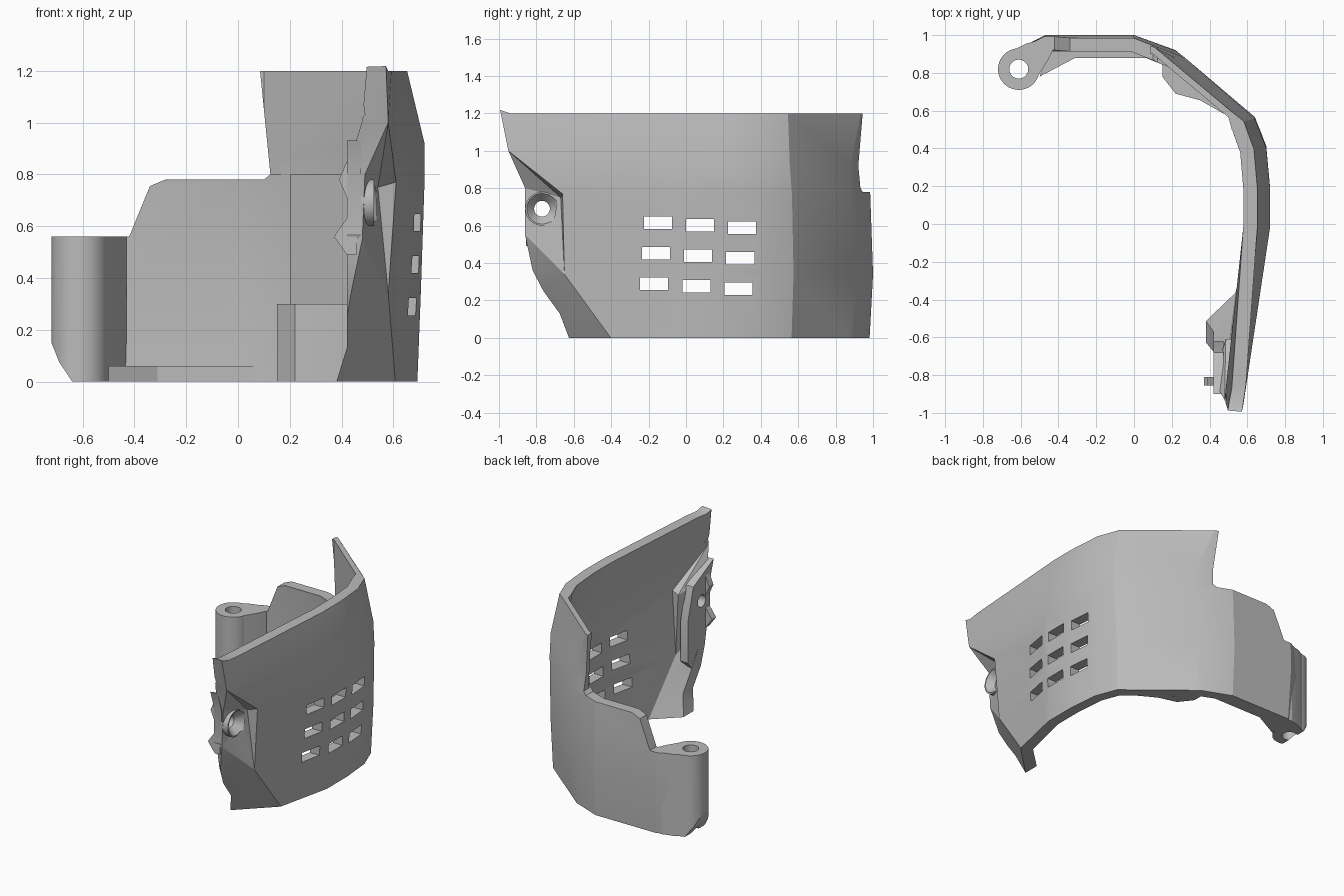
import bpy, bmesh, math
from mathutils import Vector, Matrix

if "Cube" in bpy.data.objects:
    bpy.data.objects.remove(bpy.data.objects["Cube"], do_unlink=True)

grey = bpy.data.materials.new("plain_grey")
grey.use_nodes = True
grey.diffuse_color = (0.5, 0.5, 0.5, 1)
grey.node_tree.nodes["Principled BSDF"].inputs["Base Color"].default_value = (0.5, 0.5, 0.5, 1)


def make(name, bm):
    bmesh.ops.recalc_face_normals(bm, faces=bm.faces)
    mesh = bpy.data.meshes.new(name)
    bm.to_mesh(mesh)
    bm.free()
    mesh.materials.append(grey)
    ob = bpy.data.objects.new(name, mesh)
    bpy.context.collection.objects.link(ob)
    return ob


def prism(name, outline, axis, lo, hi):
    """Extrude a 2D outline along x, y or z."""
    place = {"x": lambda a, b, t: (t, a, b),
             "y": lambda a, b, t: (a, t, b),
             "z": lambda a, b, t: (a, b, t)}[axis]
    bm = bmesh.new()
    face = bm.faces.new([bm.verts.new(place(a, b, lo)) for a, b in outline])
    grown = bmesh.ops.extrude_face_region(bm, geom=[face])["geom"]
    shift = Vector(place(0, 0, hi - lo))
    bmesh.ops.translate(bm, vec=shift, verts=[v for v in grown if isinstance(v, bmesh.types.BMVert)])
    return make(name, bm)


def rod(name, centre, axis, length, r1, r2=None):
    bm = bmesh.new()
    turn = Matrix.Rotation(math.pi / 2, 4, "Y") if axis == "x" else Matrix()
    bmesh.ops.create_cone(bm, cap_ends=True, segments=40, radius1=r1,
                          radius2=r1 if r2 is None else r2, depth=length,
                          matrix=Matrix.Translation(centre) @ turn)
    return make(name, bm)


def apply(ob, mod):
    with bpy.context.temp_override(object=ob, active_object=ob, selected_objects=[ob]):
        bpy.ops.object.modifier_apply(modifier=mod.name)


def cut(targets, cutter):
    cutter.hide_render = True
    for ob in targets:
        mod = ob.modifiers.new("cut", "BOOLEAN")
        mod.operation = "DIFFERENCE"
        mod.solver = "EXACT"
        mod.object = cutter
        apply(ob, mod)
    bpy.data.objects.remove(cutter, do_unlink=True)


# Curved shell: one plan outline, scaled at each height
plan = [(-0.58, 0.95), (-0.48, 1.0), (0, 1.0), (0.22, 0.92), (0.64, 0.575),
        (0.70, 0.42), (0.72, 0.20), (0.72, -0.02)]
levels = [(-0.03, 0.96, 0.98), (0.34, 0.98, 1.0), (0.77, 1.0, 0.985),
          (0.92, 1.0, 0.965), (1.25, 0.89, 0.945)]
corner = [(0.2, 0.90), (0.22, 0.92), (0.27, 0.88), (0.22, 0.88), (0.09, 0.945)]
front = [(0.61, -0.38, -0.03), (0.58, -0.65, 0.34), (0.61, -0.66, 0.77),
         (0.58, -0.95, 1.0), (0.57, -1.0, 1.25)]
bm = bmesh.new()
rows = []
for (z, sx, sy), bend, tip in zip(levels, corner, front):
    row = [bm.verts.new((x * sx, y * sy, z)) for x, y in plan]
    row[3].co.xy = bend
    rows.append(row + [bm.verts.new(tip)])
for low, high in zip(rows, rows[1:]):
    for i in range(len(plan)):
        bm.faces.new((low[i], low[i + 1], high[i + 1], high[i]))

# Front flange: slanted lower face and a shallow screw pocket
foot, pocket_low, pocket_high, pocket_tip = [row[-1] for row in rows[:4]]
toe, knee, lower, upper, inset = [bm.verts.new(p) for p in (
    (0.37, -0.615, -0.03), (0.44, -0.82, 0.36), (0.48, -0.86, 0.55),
    (0.49, -0.86, 0.80), (0.54, -0.67, 0.75))]
for loop in ((foot, toe, knee, pocket_low), (pocket_low, knee, lower), (pocket_low, lower, inset),
             (lower, upper, inset), (pocket_low, inset, pocket_high),
             (inset, pocket_tip, pocket_high), (inset, upper, pocket_tip)):
    bm.faces.new(loop)
shell = make("shell_wall", bm)
# Keep the outer side facing away from the middle
side = max(shell.data.polygons, key=lambda p: p.center.x)
if side.normal.x < 0:
    shell.data.flip_normals()
mod = shell.modifiers.new("thickness", "SOLIDIFY")
mod.thickness = 0.072
mod.offset = -1
mod.use_even_offset = True
apply(shell, mod)

# Shell outline: stepped back edge, rim, base and inner front edge
cut([shell], prism("back_cut", [(-0.9, 1.5), (-0.9, 0.56), (-0.42, 0.56), (-0.34, 0.755),
                                (-0.28, 0.78), (0.1, 0.78), (0.125, 0.8), (0.085, 1.2),
                                (0.06, 1.5)], "y", 0.3, 1.3))
cut([shell], prism("rim_cut", [(-0.94, 1.2), (1.2, 1.2), (1.2, 1.6), (-1.2, 1.6),
                               (-1.2, 1.23), (-1.0, 1.22)], "x", -1, 1))
cut([shell], prism("base_cut", [(-1.2, 0), (1.2, 0), (1.2, -0.3), (-1.2, -0.3)], "x", -1, 1))
cut([shell], prism("edge_cut", [(0, -0.1), (0.38, -0.1), (0.38, 0), (0.42, 0.13),
                                (0.42, 0.95), (0.49, 1.03), (0.48, 1.1),
                                (0.49, 1.3), (0, 1.3)], "y", -1.2, -0.3))
# Thinner wall at the top of the corner
cut([shell], prism("corner_cut", [(0, 0.9), (0.1, 0.9), (0.5, 0.565), (0.54, 0.42),
                                  (0.3, 0.4), (0, 0.7)], "z", 0.8, 1.4))

# Vent slots, three by three, slightly slanted
for r in range(3):
    for c in range(3):
        y = -0.15 + 0.225 * c - 0.01 * r
        z = 0.615 - 0.013 * c - 0.163 * r
        cut([shell], prism("vent_cut", [(y - 0.075, z - 0.033), (y + 0.075, z - 0.033),
                                        (y + 0.075, z + 0.033), (y - 0.075, z + 0.033)],
                           "x", 0.4, 0.9))

# Thick block behind the pocket, and the screw boss with a countersunk hole
block = prism("flange_block", [(-0.86, 0.57), (-0.86, 0.8), (-0.9, 0.93), (-0.68, 0.82),
                               (-0.62, 0.6), (-0.62, 0.32), (-0.68, 0.24), (-0.77, 0.38)],
              "x", 0.42, 0.475)
boss = rod("screw_boss", (0.485, -0.77, 0.69), "x", 0.08, 0.09)
bodies = [shell, block, boss]
cut(bodies, rod("screw_hole", (0.5, -0.77, 0.69), "x", 0.4, 0.042))
cut(bodies, rod("countersink", (0.50, -0.77, 0.69), "x", 0.07, 0.03, 0.09))

# Two pointed catches on the inner edge of the flange
catches = [prism(name, [(0.46, z - 0.07), (0.42, z - 0.07), (tip, z), (0.42, z + 0.07),
                        (0.46, z + 0.07)], "y", -0.855, -0.81)
           for name, tip, z in (("lower_catch", 0.37, 0.56), ("upper_catch", 0.39, 0.78))]

# Hinge barrel and the web joining it to the wall
hinge = rod("hinge_barrel", (-0.61, 0.82, 0.28), "z", 0.56, 0.11)
web = prism("hinge_web", [(-0.51, 0.78), (-0.46, 0.86), (-0.43, 0.92), (-0.43, 0.97),
                          (-0.50, 0.975), (-0.57, 0.955), (-0.63, 0.925), (-0.56, 0.84)],
            "z", 0, 0.56)
cut([hinge, web], rod("pin_hole", (-0.61, 0.82, 0.28), "z", 1, 0.05))
cut([hinge, web], prism("hinge_cut", [(-0.8, 0.15), (-0.72, 0.15), (-0.69, 0.075), (-0.64, 0),
                                      (-0.64, -0.1), (-0.8, -0.1)], "y", 0.5, 1.1))

# Inside base lip, thick corner pad and the panel above it
lip = prism("base_lip", [(-0.5, 0.78), (-0.31, 0.88), (0.15, 0.88), (0.1, 0.92),
                         (-0.45, 0.94)], "z", 0, 0.06)
pad = prism("corner_pad", [(0.15, 0.88), (0.15, 0.78), (0.22, 0.69), (0.35, 0.655),
                           (0.5, 0.57), (0.57, 0.57), (0.23, 0.85)], "z", 0, 0.3)
panel = prism("corner_panel", [(0.2, 0.82), (0.5, 0.565), (0.57, 0.56), (0.27, 0.84)],
              "z", 0.29, 0.8)

# Smooth curved faces, crisp edges
for ob in bpy.context.view_layer.objects:
    ob.select_set(False)
for ob in bodies + catches + [hinge, web, lip, pad, panel]:
    ob.select_set(True)
bpy.context.view_layer.objects.active = shell
bpy.ops.object.shade_smooth_by_angle(angle=math.radians(20))
